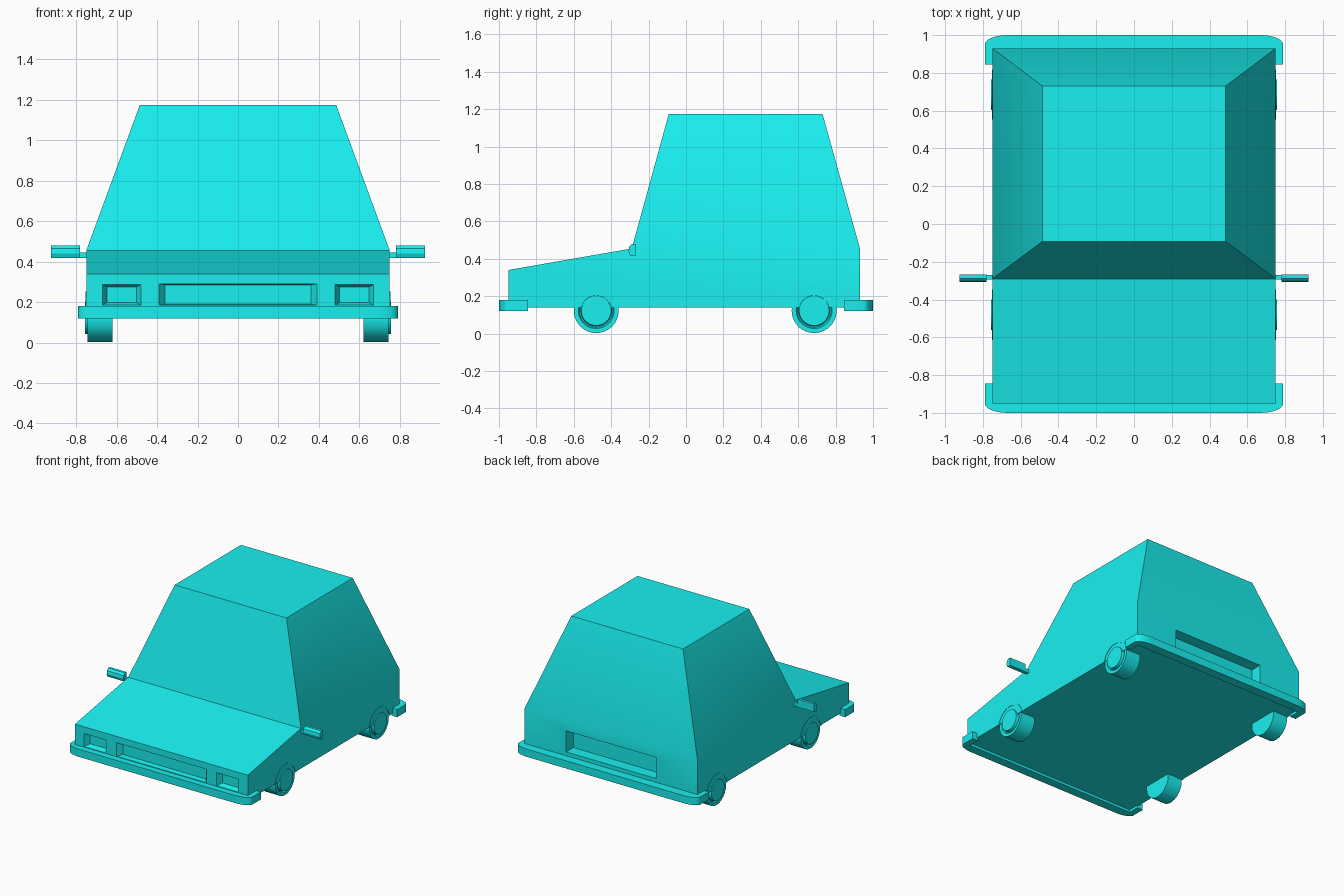
import bpy, bmesh
from math import cos, sin, pi, radians

if "Cube" in bpy.data.objects:
    bpy.data.objects.remove(bpy.data.objects["Cube"])

paint = bpy.data.materials.new("cyan_paint")
paint.diffuse_color = (0.01, 0.87, 0.87, 1)
paint.use_nodes = True
paint.node_tree.nodes["Principled BSDF"].inputs["Base Color"].default_value = paint.diffuse_color


def make(name, verts, faces, smooth=30):
    me = bpy.data.meshes.new(name)
    me.from_pydata(verts, [], faces)
    bm = bmesh.new()
    bm.from_mesh(me)
    bmesh.ops.remove_doubles(bm, verts=bm.verts, dist=1e-5)
    bmesh.ops.recalc_face_normals(bm, faces=bm.faces)
    bm.to_mesh(me)
    bm.free()
    me.materials.append(paint)
    ob = bpy.data.objects.new(name, me)
    bpy.context.collection.objects.link(ob)
    shade(ob, smooth)
    return ob


def shade(ob, angle):
    bpy.ops.object.select_all(action='DESELECT')
    ob.select_set(True)
    bpy.context.view_layer.objects.active = ob
    bpy.ops.object.shade_smooth_by_angle(angle=radians(angle))


def loft(name, a, b):
    """Solid between two matching outlines."""
    n = len(a)
    sides = [(i, (i + 1) % n, n + (i + 1) % n, n + i) for i in range(n)]
    return make(name, a + b, sides + [tuple(range(n)), tuple(range(n, 2 * n))])


def rect(x0, x1, z0, z1, y):
    return [(x0, y, z0), (x1, y, z0), (x1, y, z1), (x0, y, z1)]


# Body shell: wedge hood and tapered cabin in one mesh
side = [(0.75, -0.95, 0.14), (0.75, 0.93, 0.14), (0.75, 0.93, 0.455),
        (0.75, -0.29, 0.455), (0.75, -0.95, 0.34),
        (0.485, 0.73, 1.175), (0.485, -0.092, 1.175)]
verts = side + [(-x, y, z) for x, y, z in side]
half = [(0, 1, 2, 3, 4), (3, 2, 5, 6)]
faces = half + [tuple(i + 7 for i in f) for f in half]
faces += [(a, b, b + 7, a + 7) for a, b in
          [(0, 1), (1, 2), (2, 5), (5, 6), (6, 3), (3, 4), (4, 0)]]
body = make("body", verts, faces)

# Recesses for grille, headlights and number plate: (x0, x1, z0, z1, face y, depth, taper)
recesses = [(-0.39, 0.39, 0.185, 0.29, -0.95, 0.04, 0.03, 0.005),
            (0.48, 0.67, 0.185, 0.287, -0.95, 0.04, 0.022, 0.013),
            (-0.67, -0.48, 0.185, 0.287, -0.95, 0.04, 0.022, 0.013),
            (-0.39, 0.39, 0.21, 0.375, 0.93, -0.09, 0, 0)]
for x0, x1, z0, z1, y, d, tx, tz in recesses:
    cutter = loft("cutter", rect(x0 - tx, x1 + tx, z0 - tz, z1 + tz, y - d),
                  rect(x0 + tx, x1 - tx, z0 + tz, z1 - tz, y + d))
    cutter.hide_render = True
    mod = body.modifiers.new("recess", 'BOOLEAN')
    mod.operation, mod.solver, mod.object = 'DIFFERENCE', 'EXACT', cutter
    bpy.context.view_layer.objects.active = body
    bpy.ops.object.modifier_apply(modifier=mod.name)
    bpy.data.objects.remove(cutter)
shade(body, 30)

# Wrap-around bumpers with rounded corners
corner = [(0.67 + 0.12 * sin(t * pi / 12), -0.95 - 0.05 * cos(t * pi / 12)) for t in range(7)]
right = corner + [(0.79, -0.845), (0.74, -0.845), (0.74, -0.93)]
outline = right + [(-x, y) for x, y in reversed(right)]
for name, s in (("front_bumper", 1), ("rear_bumper", -1)):
    loft(name, [(x, s * y, 0.12) for x, y in outline], [(x, s * y, 0.18) for x, y in outline])

# Wheels turned around the x axis, and thin arch trims above them
N = 40
tyre = [(0.62, 0), (0.62, 0.12), (0.745, 0.12), (0.745, 0.096), (0.732, 0.09),
        (0.732, 0.084), (0.757, 0.08), (0.757, 0)]
trim = [(0.70, 0.118), (0.753, 0.118), (0.753, 0.135), (0.70, 0.135)]
for s, sn in ((1, "right"), (-1, "left")):
    for yc, yn in ((-0.48, "front"), (0.685, "rear")):
        m = len(tyre) - 2
        v = [(s * x, yc + r * cos(2 * pi * i / N), 0.123 + r * sin(2 * pi * i / N))
             for i in range(N) for x, r in tyre[1:-1]]
        f = [(i * m + j, i * m + j + 1, (i + 1) % N * m + j + 1, (i + 1) % N * m + j)
             for i in range(N) for j in range(m - 1)]
        f += [tuple(i * m for i in range(N)), tuple(i * m + m - 1 for i in range(N))]
        make(f"{yn}_{sn}_wheel", v, f)
        K = 20
        a0 = radians(10)
        v = [(s * x, yc + r * cos(a0 + (pi - 2 * a0) * i / K), 0.117 + r * sin(a0 + (pi - 2 * a0) * i / K))
             for i in range(K + 1) for x, r in trim]
        f = [(i * 4 + j, i * 4 + (j + 1) % 4, i * 4 + 4 + (j + 1) % 4, i * 4 + 4 + j)
             for i in range(K) for j in range(4)]
        make(f"{yn}_{sn}_arch", v, f + [(0, 1, 2, 3), tuple(K * 4 + j for j in range(4))])

# Door mirrors on short stems
housing = [(-0.268, 0.417), (-0.268, 0.48), (-0.288, 0.48), (-0.303, 0.465),
           (-0.307, 0.44), (-0.298, 0.417)]
stem = [(-0.27, 0.418), (-0.27, 0.445), (-0.293, 0.445), (-0.293, 0.418)]
for s, sn in ((1, "right"), (-1, "left")):
    for part, prof, x0, x1 in (("mirror", housing, 0.78, 0.925), ("mirror_stem", stem, 0.73, 0.79)):
        loft(f"{sn}_{part}", [(s * x0, y, z) for y, z in prof], [(s * x1, y, z) for y, z in prof])
